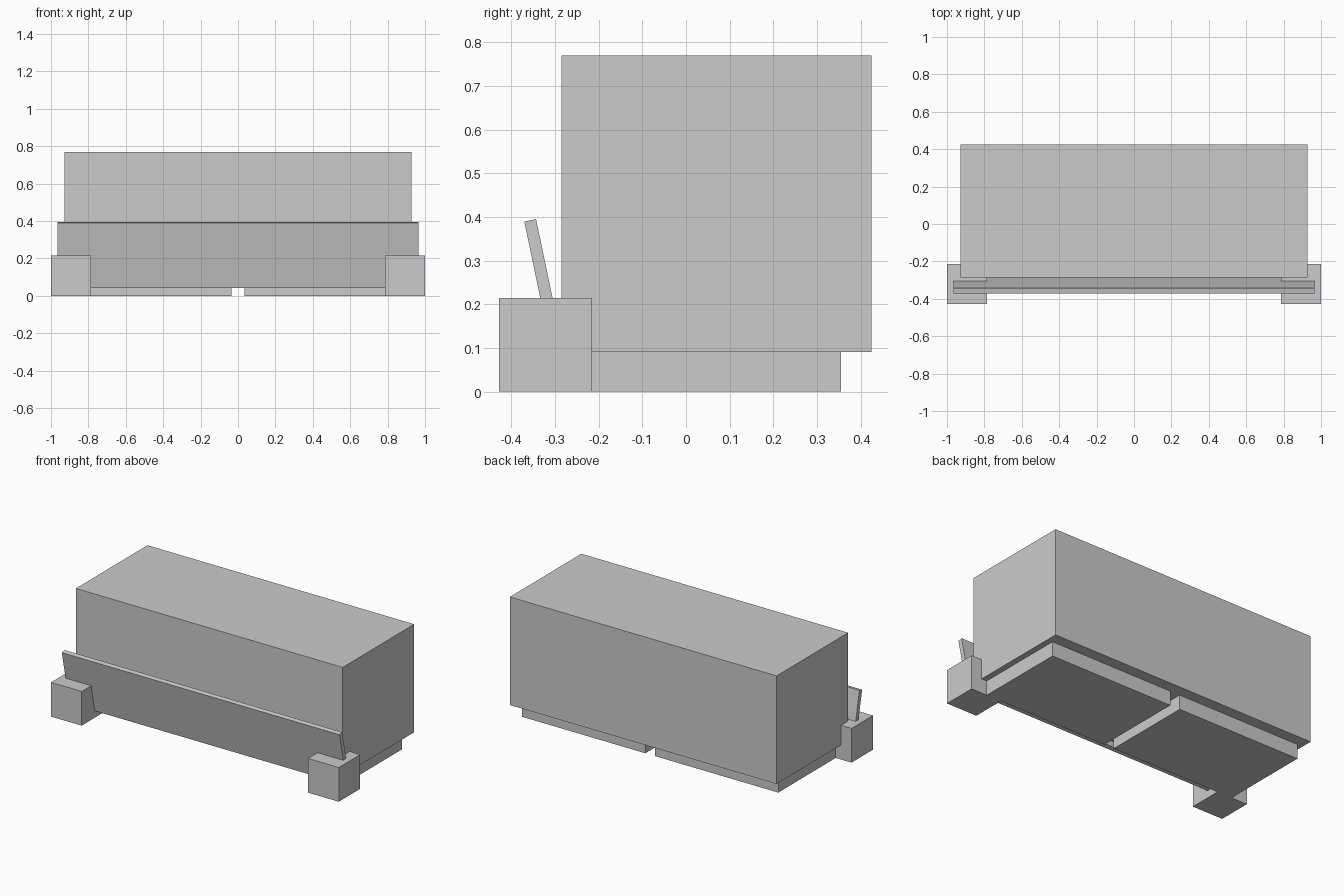
import bpy
import math
from mathutils import Matrix, Vector

if "Cube" in bpy.data.objects:
    bpy.data.objects.remove(bpy.data.objects["Cube"])

grey = bpy.data.materials.new("plain_grey")
grey.diffuse_color = (0.6, 0.6, 0.6, 1)
grey.use_nodes = True
grey.node_tree.nodes["Principled BSDF"].inputs["Base Color"].default_value = grey.diffuse_color


def box(name, lo, hi, matrix=None):
    """Box between two corners, optionally placed by a matrix."""
    lo, hi = Vector(lo), Vector(hi)
    bpy.ops.mesh.primitive_cube_add(size=1)
    ob = bpy.context.object
    ob.name = name
    ob.data.transform(Matrix.Translation((lo + hi) / 2) @ Matrix.Diagonal((*(hi - lo), 1)))
    if matrix:
        ob.data.transform(matrix)
    ob.data.materials.append(grey)
    return ob


# Main body
box("body", (-0.927, -0.285, 0.091), (0.927, 0.425, 0.77))

# Front panel, leaning forward at the top
lean = Matrix.Translation((0, -0.298, 0.043)) @ Matrix.Rotation(math.radians(11.8), 4, "X")
box("front_panel", (-0.965, 0, 0), (0.965, 0.0275, 0.354), lean)

# Mirrored base slabs and corner feet
for side, s in (("left", -1), ("right", 1)):
    for name, x0, x1, y0, y1, top in (
        ("base_slab", 0.034, 0.89, -0.216, 0.355, 0.091),
        ("corner_foot", 0.787, 1.0, -0.428, -0.215, 0.215),
    ):
        xs = sorted((s * x0, s * x1))
        box(f"{side}_{name}", (xs[0], y0, 0), (xs[1], y1, top))
